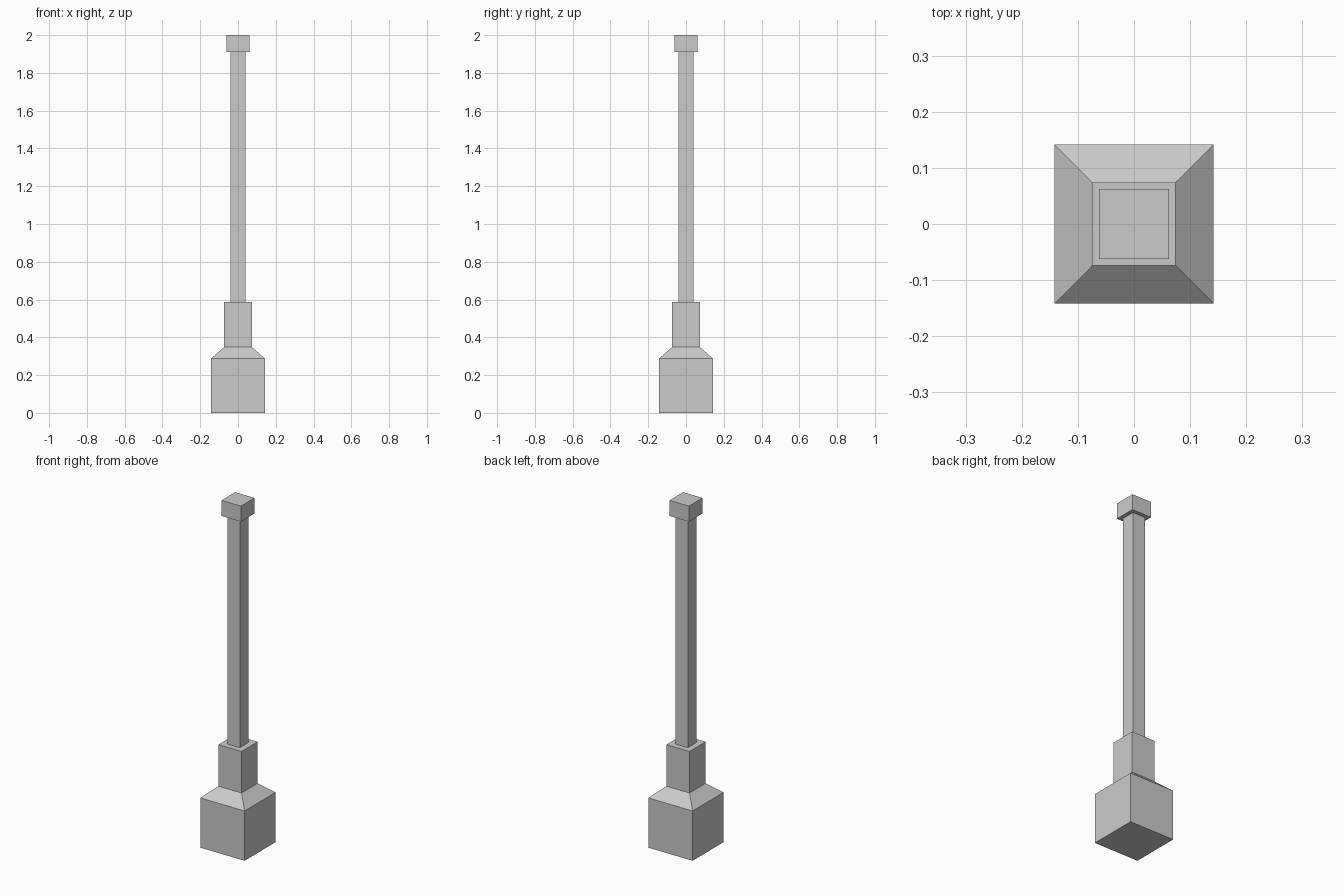
import bpy
import bmesh

cube = bpy.data.objects.get("Cube")
if cube:
    bpy.data.objects.remove(cube, do_unlink=True)

GREY = (0.6, 0.6, 0.6, 1.0)
stone = bpy.data.materials.new("plain grey")
stone.use_nodes = True
stone.diffuse_color = GREY
stone.node_tree.nodes["Principled BSDF"].inputs["Base Color"].default_value = GREY


def square_stack(name, sections):
    """Closed solid through square sections given as (half width, height)."""
    bm = bmesh.new()
    rings = []
    for h, z in sections:
        corners = ((-h, -h), (h, -h), (h, h), (-h, h))
        rings.append([bm.verts.new((x, y, z)) for x, y in corners])
    for low, high in zip(rings, rings[1:]):
        for i in range(4):
            j = (i + 1) % 4
            bm.faces.new((low[i], low[j], high[j], high[i]))
    bm.faces.new(rings[0][::-1])
    bm.faces.new(rings[-1])
    mesh = bpy.data.meshes.new(name)
    bm.to_mesh(mesh)
    bm.free()
    mesh.materials.append(stone)
    obj = bpy.data.objects.new(name, mesh)
    bpy.context.collection.objects.link(obj)
    return obj


# Block foot with sloped shoulders, rising into the square collar
square_stack("base_and_collar", [(0.142, 0), (0.142, 0.288), (0.074, 0.348), (0.074, 0.588)])
# Slender square post
square_stack("shaft", [(0.04, 0.588), (0.04, 1.91)])
# Overhanging block on top
square_stack("cap", [(0.062, 1.91), (0.062, 2.0)])
